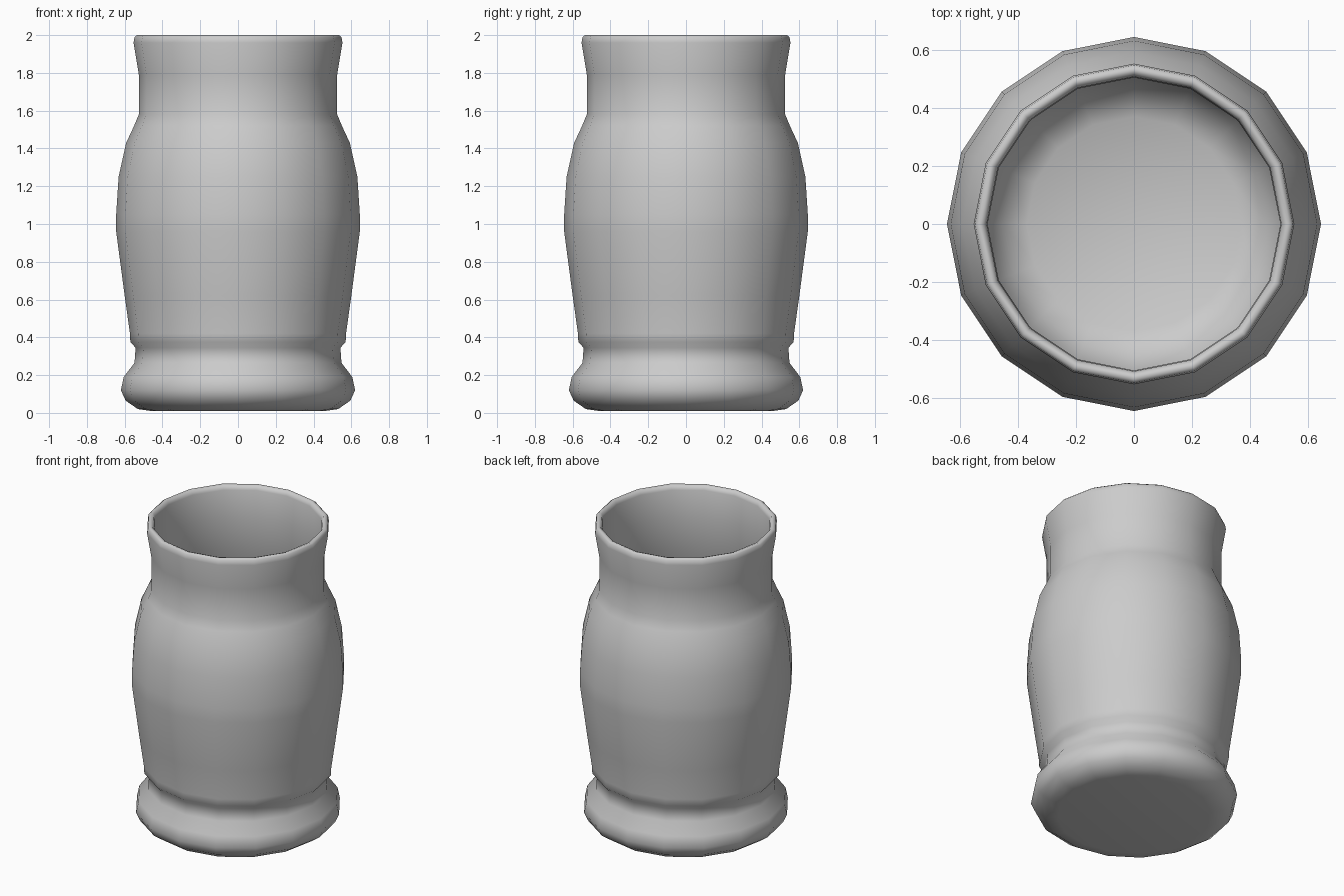
import bpy, bmesh, math

if "Cube" in bpy.data.objects:
    bpy.data.objects.remove(bpy.data.objects["Cube"])

SIDES = 16

# Outer profile (radius, height) from the underside centre up to the lip
outer = [(0.0, 0.01), (0.46, 0.01), (0.53, 0.02), (0.595, 0.065), (0.62, 0.12),
         (0.605, 0.19), (0.548, 0.265), (0.542, 0.345), (0.57, 0.375), (0.572, 0.42),
         (0.60, 0.62), (0.645, 0.96), (0.645, 1.05), (0.632, 1.25), (0.592, 1.43),
         (0.55, 1.52), (0.525, 1.58), (0.525, 1.79), (0.553, 1.96), (0.548, 1.99)]
# Rounded lip, then the thin inner wall down to the floor
inner = [(0.535, 2.0), (0.518, 1.995), (0.508, 1.97), (0.505, 1.79), (0.505, 1.58),
         (0.565, 1.42), (0.605, 1.25), (0.615, 1.0), (0.575, 0.62), (0.54, 0.40),
         (0.51, 0.28), (0.45, 0.17), (0.37, 0.13), (0.0, 0.12)]


def lathe(name, profile, sides):
    bm = bmesh.new()
    rings = []
    for r, z in profile:
        n = 1 if r == 0 else sides
        rings.append([bm.verts.new((r * math.cos(2 * math.pi * i / sides),
                                    r * math.sin(2 * math.pi * i / sides), z))
                      for i in range(n)])
    for a, b in zip(rings, rings[1:]):
        for i in range(sides):
            j = (i + 1) % sides
            if len(a) == 1:
                bm.faces.new((a[0], b[j], b[i]))
            elif len(b) == 1:
                bm.faces.new((a[i], a[j], b[0]))
            else:
                bm.faces.new((a[i], a[j], b[j], b[i]))
    bmesh.ops.recalc_face_normals(bm, faces=bm.faces)
    mesh = bpy.data.meshes.new(name)
    bm.to_mesh(mesh)
    bm.free()
    obj = bpy.data.objects.new(name, mesh)
    bpy.context.collection.objects.link(obj)
    bpy.context.view_layer.objects.active = obj
    obj.select_set(True)
    bpy.ops.object.shade_smooth_by_angle(angle=math.radians(70))
    return obj


# Hollow jar with footed base, belly and flared neck
lathe("jar", outer + inner, SIDES)
